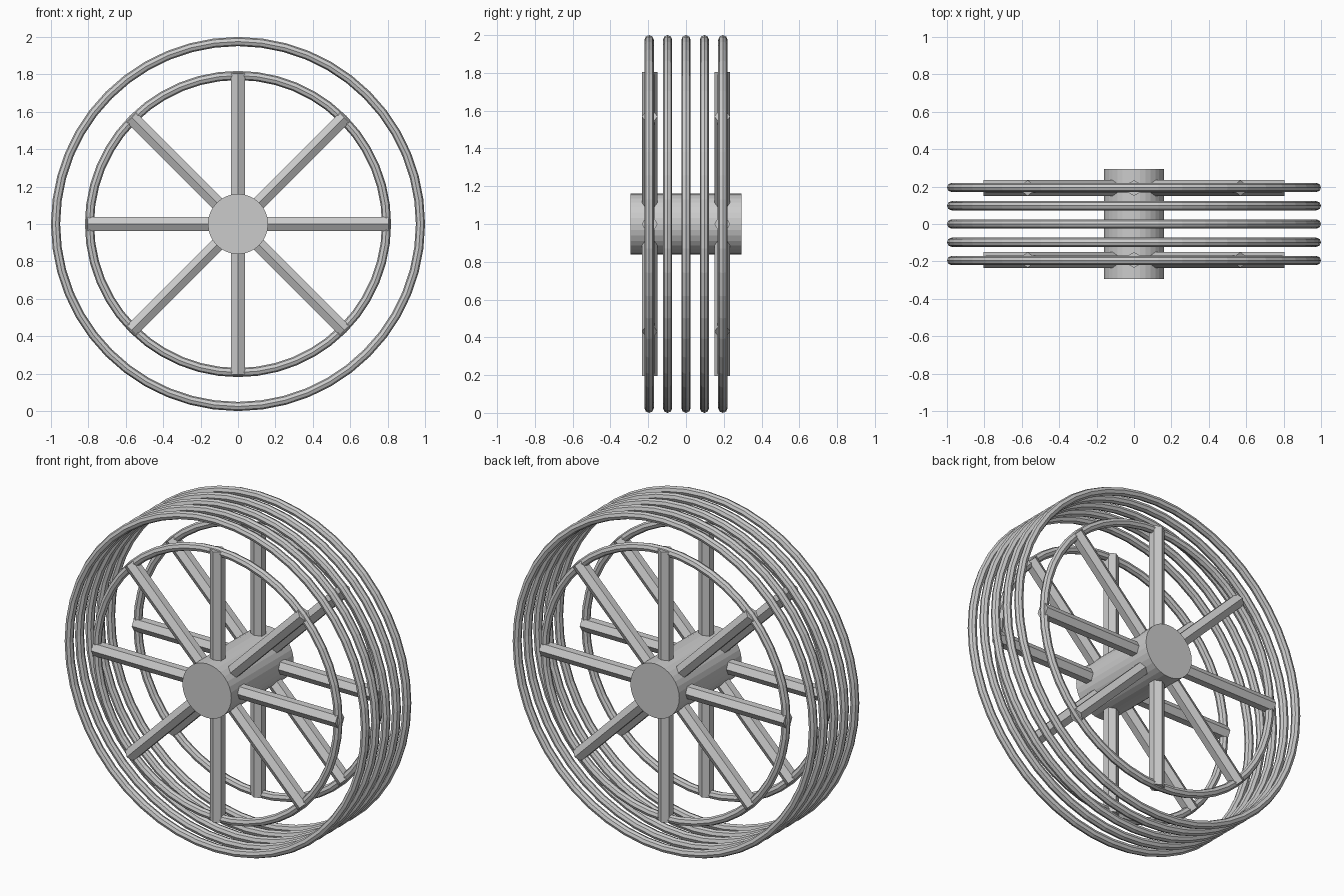
import bpy
import bmesh
from math import pi, cos, sin
from mathutils import Matrix, Vector

if "Cube" in bpy.data.objects:
    bpy.data.objects.remove(bpy.data.objects["Cube"])

CENTRE = Vector((0, 0, 1))
grey = bpy.data.materials.new("light_grey_metal")
grey.use_nodes = True
grey.diffuse_color = (0.6, 0.6, 0.6, 1)
grey.node_tree.nodes["Principled BSDF"].inputs["Base Color"].default_value = (0.6, 0.6, 0.6, 1)


def finish(obj, name):
    obj.name = name
    obj.data.materials.append(grey)
    return obj


def ring(name, y, radius, tube=0.0245):
    bpy.ops.mesh.primitive_torus_add(
        major_radius=radius, minor_radius=tube, major_segments=48, minor_segments=8,
        location=CENTRE + Vector((0, y, 0)), rotation=(pi / 2, 0, 0))
    return finish(bpy.context.object, name)


def rod(name, location, rotation, radius, length, sides):
    bpy.ops.mesh.primitive_cylinder_add(
        vertices=sides, radius=radius, depth=length, location=location, rotation=rotation)
    return finish(bpy.context.object, name)


# Five parallel hoops forming the drum
for i in range(5):
    ring(f"outer_hoop_{i + 1}", (i - 2) * 0.0976, 0.9755)

# Axle hub
rod("hub", CENTRE, (pi / 2, 0, 0), 0.161, 0.586, 32)

# A spoked wheel at each end; each bar spans the full diameter
for side, y in (("front", -0.192), ("back", 0.192)):
    ring(f"{side}_inner_ring", y, 0.794)
    for k in range(4):
        rod(f"{side}_spoke_bar_{k + 1}", CENTRE + Vector((0, y, 0)),
            (0, k * pi / 4, 0), 0.042, 1.61, 6)
